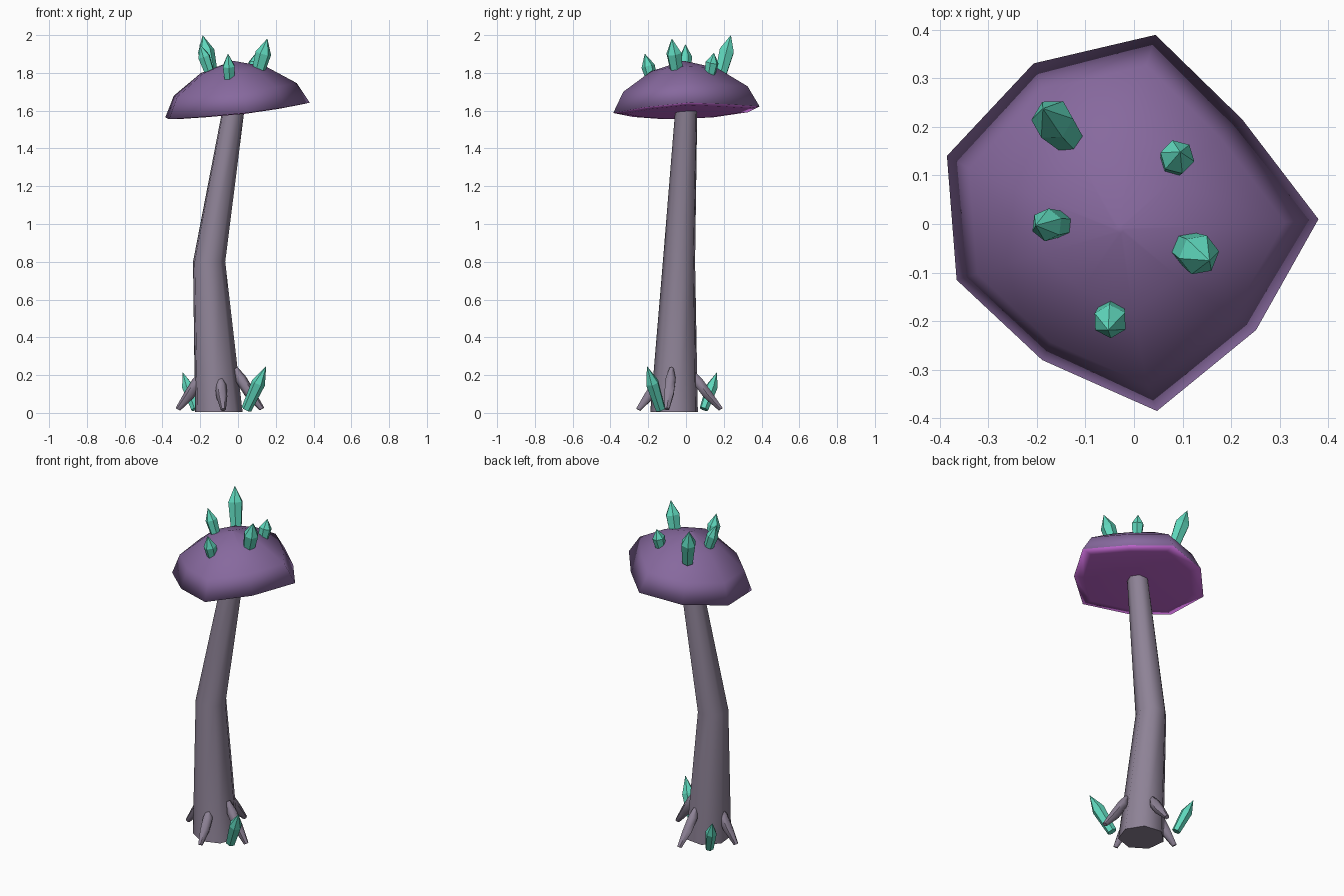
import bpy, math
from mathutils import Vector

if "Cube" in bpy.data.objects:
    bpy.data.objects.remove(bpy.data.objects["Cube"])


def material(name, rgb):
    m = bpy.data.materials.new(name)
    m.diffuse_color = (*rgb, 1)
    m.use_nodes = True
    m.node_tree.nodes["Principled BSDF"].inputs["Base Color"].default_value = m.diffuse_color
    return m


STEM = material("grey_mauve", (0.27, 0.225, 0.305))
CAP = material("purple", (0.242, 0.141, 0.342))
GILL = material("magenta", (0.56, 0.14, 0.66))
CRYSTAL = material("teal", (0.114, 0.679, 0.503))


def make(name, rings, mats, smooth=None):
    """Skin a list of equal-sized vertex rings and close both ends."""
    n = len(rings[0])
    verts = [tuple(v) for r in rings for v in r]
    faces = [tuple(reversed(range(n)))]
    for i in range(len(rings) - 1):
        for j in range(n):
            k = (j + 1) % n
            faces.append((i * n + j, i * n + k, (i + 1) * n + k, (i + 1) * n + j))
    faces.append(tuple(range((len(rings) - 1) * n, len(rings) * n)))
    me = bpy.data.meshes.new(name)
    me.from_pydata(verts, [], faces)
    for m in mats:
        me.materials.append(m)
    ob = bpy.data.objects.new(name, me)
    bpy.context.collection.objects.link(ob)
    if smooth:
        bpy.ops.object.select_all(action='DESELECT')
        ob.select_set(True)
        bpy.context.view_layer.objects.active = ob
        bpy.ops.object.shade_smooth_by_angle(angle=math.radians(smooth))
    return ob


def ring(center, radius, sides, axis=Vector((0, 0, 1)), turn=0.0):
    q = Vector((0, 0, 1)).rotation_difference(axis)
    c = Vector(center)
    return [c + q @ Vector((radius * math.cos(turn + math.tau * i / sides),
                            radius * math.sin(turn + math.tau * i / sides), 0))
            for i in range(sides)]


# bent seven-sided stem
make("stem", [ring(c, r, 7, turn=-math.pi / 4) for c, r in (
    ((-0.105, -0.06, 0.005), 0.13),
    ((-0.155, -0.035, 0.8), 0.088),
    ((-0.025, 0.003, 1.61), 0.06))], [STEM], 70)

# nine-sided tilted cap, smooth right round the rim, magenta underside
rim = [(1.5, 0.38), (44, 0.31), (83.5, 0.392), (122, 0.39), (160, 0.41),
       (197.5, 0.383), (236, 0.338), (277, 0.388), (319, 0.333)]


def cap_ring(scale, h):
    out = []
    for deg, r in rim:
        a = math.radians(deg)
        x, y = r * scale * math.cos(a), r * scale * math.sin(a)
        out.append((x - 0.11 * h, y - 0.045 * h, 1.6 + h + 0.11 * x + 0.045 * y))
    return out


cap = make("cap", [cap_ring(*p) for p in (
    (0.02, -0.006), (0.84, -0.006), (1.0, 0.0), (0.85, 0.11), (0.45, 0.215), (0.02, 0.262))],
    [CAP, GILL], 180)
for f in cap.data.polygons:
    f.material_index = 1 if f.normal.z < -0.5 else 0

# roots leaning against the stem foot: direction, reach, height scale
for i, (deg, reach, high) in enumerate(((-82, 0.195, 0.85), (-10, 0.235, 1.05),
                                        (85, 0.245, 0.95), (172, 0.215, 0.95))):
    a = math.radians(deg)
    d = Vector((math.cos(a), math.sin(a), 0))
    axis = Vector((-0.5 * d.x, -0.5 * d.y, 0.86))
    base = Vector((-0.105, -0.06, 0))
    make(f"root_{i + 1}", [ring(base + d * reach * p + Vector((0, 0, z * high)), r, 6, axis)
                           for p, z, r in ((1.0, 0.02, 0.014), (0.72, 0.10, 0.029),
                                           (0.52, 0.17, 0.03), (0.4, 0.225, 0.012))],
         [STEM], 60)

# crystals: base point, tip point, radius
crystals = [
    ((-0.138, 0.180, 1.78), (-0.187, 0.237, 1.998), 0.044),
    ((-0.143, 0.000, 1.78), (-0.202, -0.003, 1.95), 0.034),
    ((0.080, 0.122, 1.77), (0.095, 0.148, 1.905), 0.036),
    ((0.100, -0.045, 1.78), (0.155, -0.075, 1.98), 0.043),
    ((-0.043, -0.172, 1.73), (-0.053, -0.218, 1.90), 0.036),
    ((0.045, -0.135, 0.02), (0.148, -0.206, 0.245), 0.037),
    ((-0.225, 0.095, 0.02), (-0.292, 0.163, 0.213), 0.032),
]
for i, (b, t, r) in enumerate(crystals):
    b, t = Vector(b), Vector(t)
    axis = (t - b).normalized()
    make(f"crystal_{i + 1}", [ring(b.lerp(t, f), r * s, 6, axis, i * 0.4)
                              for f, s in ((0, 0.75), (0.62, 1.0), (1.0, 0.03))],
         [CRYSTAL])
